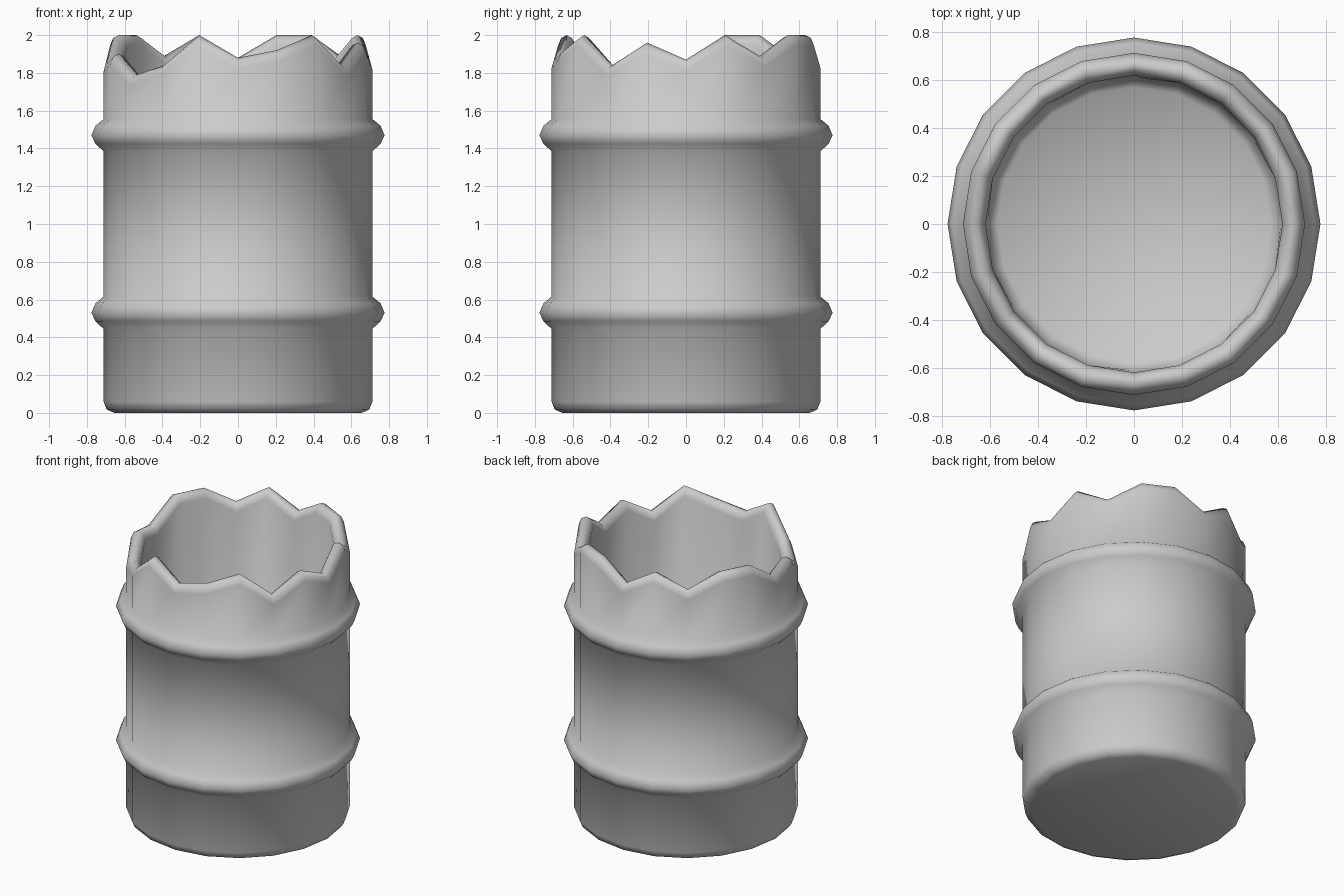
import bpy, bmesh, math

if "Cube" in bpy.data.objects:
    bpy.data.objects.remove(bpy.data.objects["Cube"])

SIDES = 20
R = 0.712

# Jagged rim height at each of the 20 sides, starting at +x, counter-clockwise
RIM = [1.87, 2.0, 1.89, 2.0, 2.0, 1.88, 2.0, 1.89, 2.0, 2.0,
       1.86, 1.90, 1.79, 1.84, 2.0, 1.88, 1.92, 2.0, 1.84, 1.96]


def hoop(z):
    """Raised band profile centred on height z."""
    return [(R, z - 0.085), (0.755, z - 0.045), (0.776, z),
            (0.755, z + 0.05), (R, z + 0.085)]


# Profile: (radius, height, measured from the jagged rim?)
outer = [(0.655, 0.0), (0.695, 0.018), (R, 0.06)] + hoop(0.53) + hoop(1.47)
rim = [(R, -0.055), (0.695, -0.015), (0.665, 0.0), (0.635, -0.015), (0.618, -0.055)]
inner = [(0.61, 0.15), (0.57, 0.11)]
profile = ([(r, z, False) for r, z in outer] + [(r, z, True) for r, z in rim]
           + [(r, z, False) for r, z in inner])

# Revolve the profile, following the broken rim
bm = bmesh.new()
rings = []
for r, z, on_rim in profile:
    ring = []
    for k in range(SIDES):
        a = 2 * math.pi * k / SIDES
        ring.append(bm.verts.new((r * math.cos(a), r * math.sin(a),
                                  z + (RIM[k] if on_rim else 0))))
    rings.append(ring)
for lo, hi in zip(rings, rings[1:]):
    for k in range(SIDES):
        n = (k + 1) % SIDES
        bm.faces.new((lo[k], lo[n], hi[n], hi[k]))

# Underside and inside floor
bm.faces.new(rings[0][::-1])
bm.faces.new(rings[-1])
bm.normal_update()

mesh = bpy.data.meshes.new("broken_barrel")
bm.to_mesh(mesh)
bm.free()
barrel = bpy.data.objects.new("broken_barrel", mesh)
bpy.context.collection.objects.link(barrel)
bpy.context.view_layer.objects.active = barrel
barrel.select_set(True)
bpy.ops.object.shade_smooth_by_angle(angle=math.radians(60))
